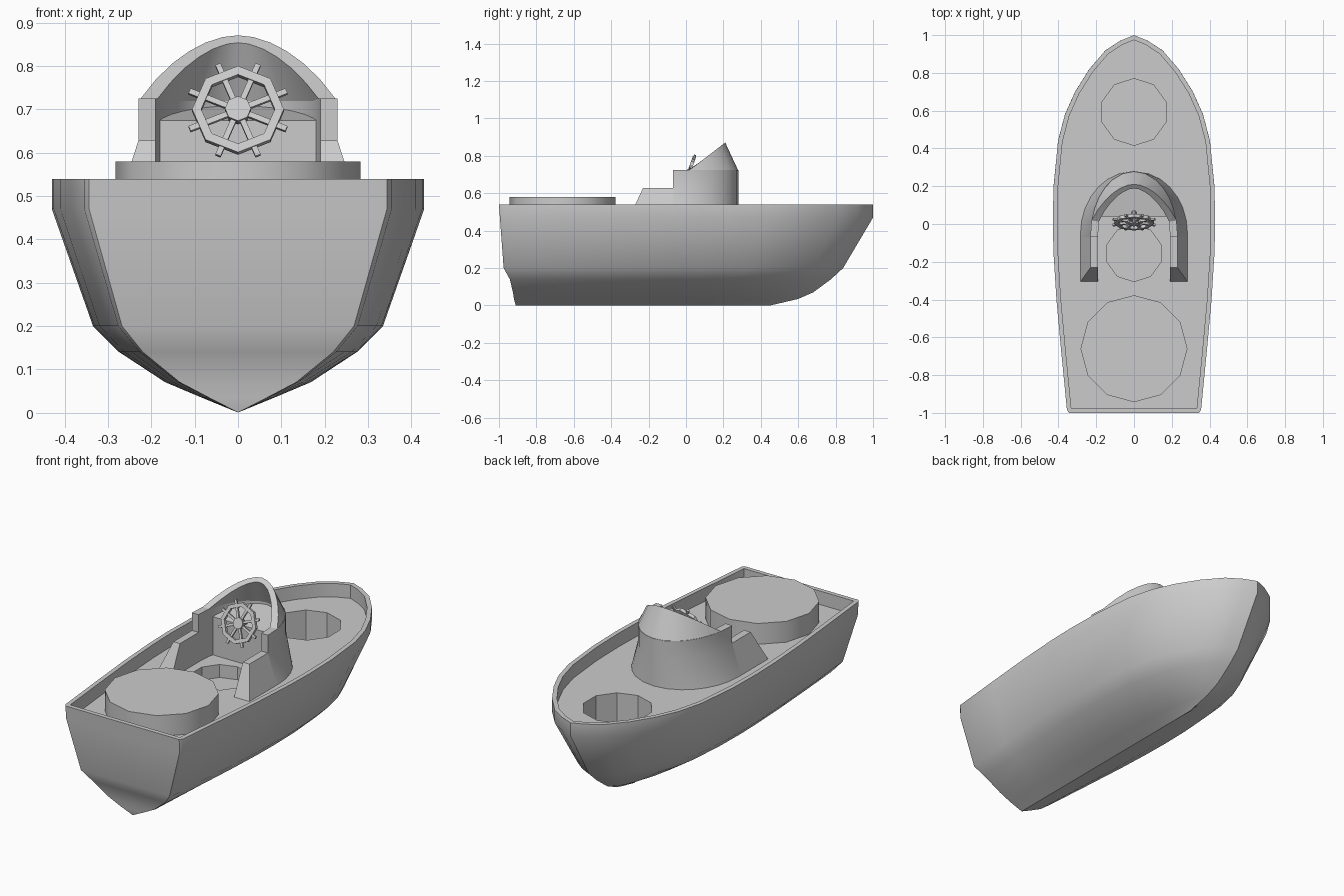
import bpy, bmesh
from math import sin, cos, radians, pi
from mathutils import Matrix, Vector

if "Cube" in bpy.data.objects:
    bpy.data.objects.remove(bpy.data.objects["Cube"])

DECK = 0.466


def finish(name, bm, angle=32):
    bmesh.ops.remove_doubles(bm, verts=bm.verts, dist=1e-4)
    bmesh.ops.recalc_face_normals(bm, faces=bm.faces)
    me = bpy.data.meshes.new(name)
    bm.to_mesh(me)
    bm.free()
    ob = bpy.data.objects.new(name, me)
    bpy.context.collection.objects.link(ob)
    smooth(ob, angle)
    return ob


def smooth(ob, angle):
    bpy.ops.object.select_all(action='DESELECT')
    ob.select_set(True)
    bpy.context.view_layer.objects.active = ob
    bpy.ops.object.shade_smooth_by_angle(angle=radians(angle))


def skin(bm, loops):
    """Join closed loops of equal length; returns the vertex loops."""
    vs = [[bm.verts.new(p) for p in loop] for loop in loops]
    n = len(vs[0])
    for a, b in zip(vs, vs[1:]):
        for i in range(n):
            j = (i + 1) % n
            bm.faces.new((a[i], a[j], b[j], b[i]))
    return vs


def loft(name, loops, angle=32):
    bm = bmesh.new()
    vs = skin(bm, loops)
    bm.faces.new(vs[0])
    bm.faces.new(vs[-1])
    return finish(name, bm, angle)


def drum(name, y, z0, z1, r, sides):
    bm = bmesh.new()
    bmesh.ops.create_cone(bm, cap_ends=True, segments=sides, radius1=r, radius2=r,
                          depth=z1 - z0, matrix=Matrix.Translation((0, y, (z0 + z1) / 2)))
    return finish(name, bm, 40)


# Hull: one outline scaled to each waterline (z, half width, stern y, bow y)
outline = [(0, .80), (.008, .826), (.16, .895), (.3, .955), (.42, .99), (.5, 1), (.6, .99),
           (.72, .935), (.79, .85), (.85, .725), (.91, .55), (.96, .35), (.985, .17), (1, 0)]
levels = [(0, 0, -.91, .45), (.035, .085, -.92, .6), (.07, .168, -.925, .68),
          (.14, .275, -.942, .775), (.2, .335, -.975, .84), (.47, .43, -.995, 1),
          (.54, .43, -1, 1)]
rings = []
for z, w, y0, y1 in levels:
    side = [(w * k, y0 + t * (y1 - y0), z) for t, k in outline]
    rings.append(side + [(-x, y, z) for x, y, z in reversed(side)])
bm = bmesh.new()
top = bm.faces.new(skin(bm, rings)[-1])
bmesh.ops.remove_doubles(bm, verts=bm.verts, dist=1e-4)
bmesh.ops.recalc_face_normals(bm, faces=bm.faces)
# Raised rim around a sunken deck
top = max((f for f in bm.faces), key=lambda f: len(f.verts))
bmesh.ops.inset_region(bm, faces=[top], thickness=.024, use_even_offset=True)
ret = bmesh.ops.extrude_discrete_faces(bm, faces=[top])
for v in ret['faces'][0].verts:
    v.co.z = DECK
hull = finish("hull", bm)

# Round wells cut into the deck
cutters = [drum("bow_well_cutter", .593, .27, .6, .177, 10),
           drum("seat_well_cutter", -.155, .395, .6, .15, 10)]
for c in cutters:
    c.hide_render = True
    m = hull.modifiers.new("well", 'BOOLEAN')
    m.operation, m.solver, m.object = 'DIFFERENCE', 'EXACT', c
dg = bpy.context.evaluated_depsgraph_get()
baked = bpy.data.meshes.new_from_object(hull.evaluated_get(dg))
hull.modifiers.clear()
hull.data = baked
for c in cutters:
    bpy.data.objects.remove(c)
smooth(hull, 32)

# Round platform on the aft deck
drum("aft_platform", -.66, DECK - .01, .58, .283, 12)


# Cabin: U-shaped wall with a flared foot
def arc(a, b, deg):
    return a * cos(radians(deg)), -.05 + b * sin(radians(deg))


def wall(deg):
    foot, mid, inn = arc(.285, .33, deg), arc(.23, .33, deg), arc(.19, .30, deg)
    return [(*foot, DECK - .005), (*mid, .628), (*mid, .725), (*inn, .725), (*inn, DECK - .005)]


half = [0, 12, 24, 36, 48, 60, 75, 90]
angles = half + [180 - d for d in reversed(half[:-1])]
cols = [wall(d) for d in angles]
back = [(x, -.07, z) for x, y, z in cols[0]]
cols = [back] + cols + [[(-x, y, z) for x, y, z in back]]
loft("cabin_wall", cols)

# Low side wings behind the cabin, mirrored
for s, name in ((1, "right_wing"), (-1, "left_wing")):
    loft(name, [[(s * .285, yb, DECK - .005), (s * .23, yt, .628),
                 (s * .19, yt, .628), (s * .19, yb, DECK - .005)]
                for yb, yt in ((-.307, -.23), (-.07, -.07))])


# Slanted hood: leans inward and is sliced by a sloping plane
def hood_top(a, b, deg):
    x, y = arc(a, b, deg)
    n = Vector((cos(radians(deg)) / a, sin(radians(deg)) / b)).normalized()
    h = max(.0, .77 * (y - .02) / (1 + .37 * n.y))
    return x - .48 * h * n.x, y - .48 * h * n.y, .725 + h


hood_cols = []
for d in [a for a in angles if 12 <= a <= 168]:
    hood_cols.append([(*arc(.23, .33, d), .72), hood_top(.23, .33, d),
                      hood_top(.19, .30, d), (*arc(.19, .30, d), .72)])
loft("hood", hood_cols)

# Console filling the front of the cabin
plan = [(.19, .04)] + [arc(.195, .305, d) for d in angles if 20 < d < 160] + [(-.19, .04)]
loft("console", [[(x, y, DECK - .005) for x, y in plan],
                 [(x, y, .675 + .16 * (y - .04)) for x, y in plan]])

# Steering wheel: local z is the axle, tilted back
tilt = Matrix.Translation((0, .01, .698)) @ Matrix.Rotation(radians(70), 4, 'X')


def octagon(r, z):
    return [(r * cos(i * pi / 4), r * sin(i * pi / 4), z) for i in range(8)]


bm = bmesh.new()
skin(bm, [octagon(r, z) for r, z in ((.106, -.009), (.106, .009), (.085, .009),
                                     (.085, -.009), (.106, -.009))])
finish("wheel_rim", bm).matrix_world = tilt
bm = bmesh.new()
for i in range(8):
    m = Matrix.Rotation((i + .5) * pi / 4, 4, 'Z') @ Matrix.Translation((.065, 0, 0))
    bmesh.ops.create_cube(bm, size=1, matrix=m @ Matrix.Diagonal((.112, .013, .011, 1)))
finish("wheel_spokes", bm).matrix_world = tilt
bm = bmesh.new()
bmesh.ops.create_cone(bm, cap_ends=True, segments=8, radius1=.03, radius2=.03, depth=.026)
bmesh.ops.create_cone(bm, cap_ends=True, segments=8, radius1=.012, radius2=.012, depth=.06,
                      matrix=Matrix.Translation((0, 0, -.03)))
finish("wheel_hub", bm).matrix_world = tilt
